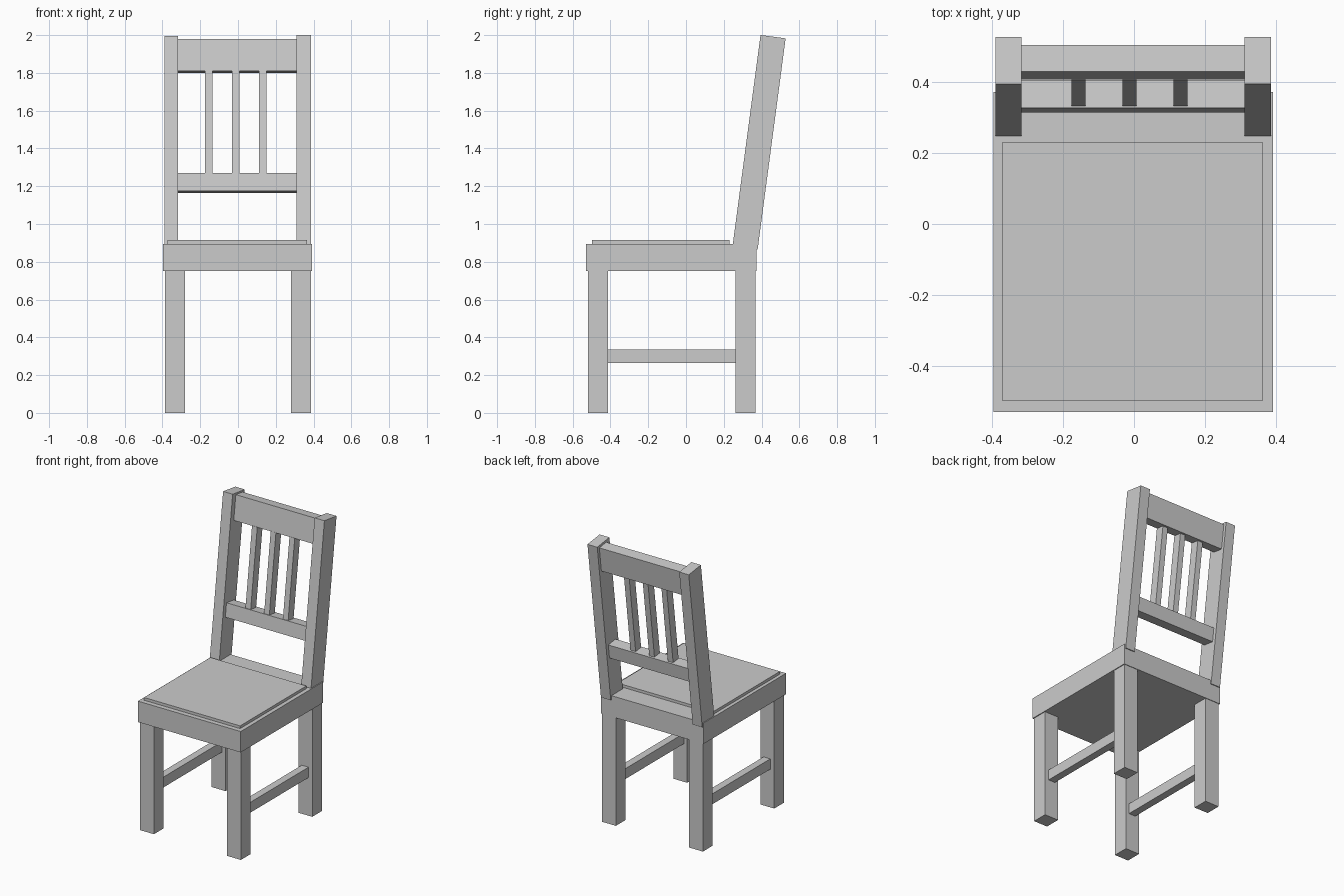
import bpy
import math
from mathutils import Matrix, Vector

if "Cube" in bpy.data.objects:
    bpy.data.objects.remove(bpy.data.objects["Cube"])

# Backrest frame: origin on the front edge of the posts at seat level, leaning back
LEAN = Matrix.Translation((0, 0.248, 0.895)) @ Matrix.Rotation(math.radians(-7.55), 4, 'X')


def box(name, x, y, z, frame=Matrix.Identity(4)):
    """Box from (min, max) ranges, optionally placed in a tilted frame."""
    bpy.ops.mesh.primitive_cube_add(size=1)
    ob = bpy.context.object
    ob.name = name
    centre = Vector([(r[0] + r[1]) / 2 for r in (x, y, z)])
    size = [r[1] - r[0] for r in (x, y, z)]
    ob.matrix_world = frame @ Matrix.Translation(centre) @ Matrix.Diagonal((*size, 1))
    return ob


# Seat frame and thin raised pad
box("seat", (-0.396, 0.392), (-0.53, 0.372), (0.75, 0.895))
box("seat_pad", (-0.372, 0.364), (-0.497, 0.229), (0.89, 0.914))

# Legs and side stretchers
for side, outer, inner, s_out, s_in in (("left", -0.387, -0.28, -0.357, -0.305),
                                        ("right", 0.386, 0.28, 0.357, 0.305)):
    x = sorted((outer, inner))
    box(f"front_leg_{side}", x, (-0.52, -0.413), (0, 0.752))
    box(f"back_leg_{side}", x, (0.262, 0.368), (0, 0.752))
    box(f"stretcher_{side}", sorted((s_out, s_in)), (-0.415, 0.264), (0.264, 0.336))

# Leaning back posts
box("back_post_left", (-0.39, -0.317), (0, 0.134), (-0.012, 1.111), LEAN)
box("back_post_right", (0.311, 0.386), (0, 0.134), (-0.012, 1.115), LEAN)

# Rails between the posts
box("top_rail", (-0.318, 0.312), (0.037, 0.113), (0.928, 1.099), LEAN)
box("lower_rail", (-0.318, 0.312), (0.029, 0.109), (0.286, 0.382), LEAN)

# Vertical slats
for i, x in enumerate((-0.156, -0.013, 0.131)):
    box(f"slat_{i + 1}", (x - 0.02, x + 0.02), (0.035, 0.095), (0.38, 0.93), LEAN)
